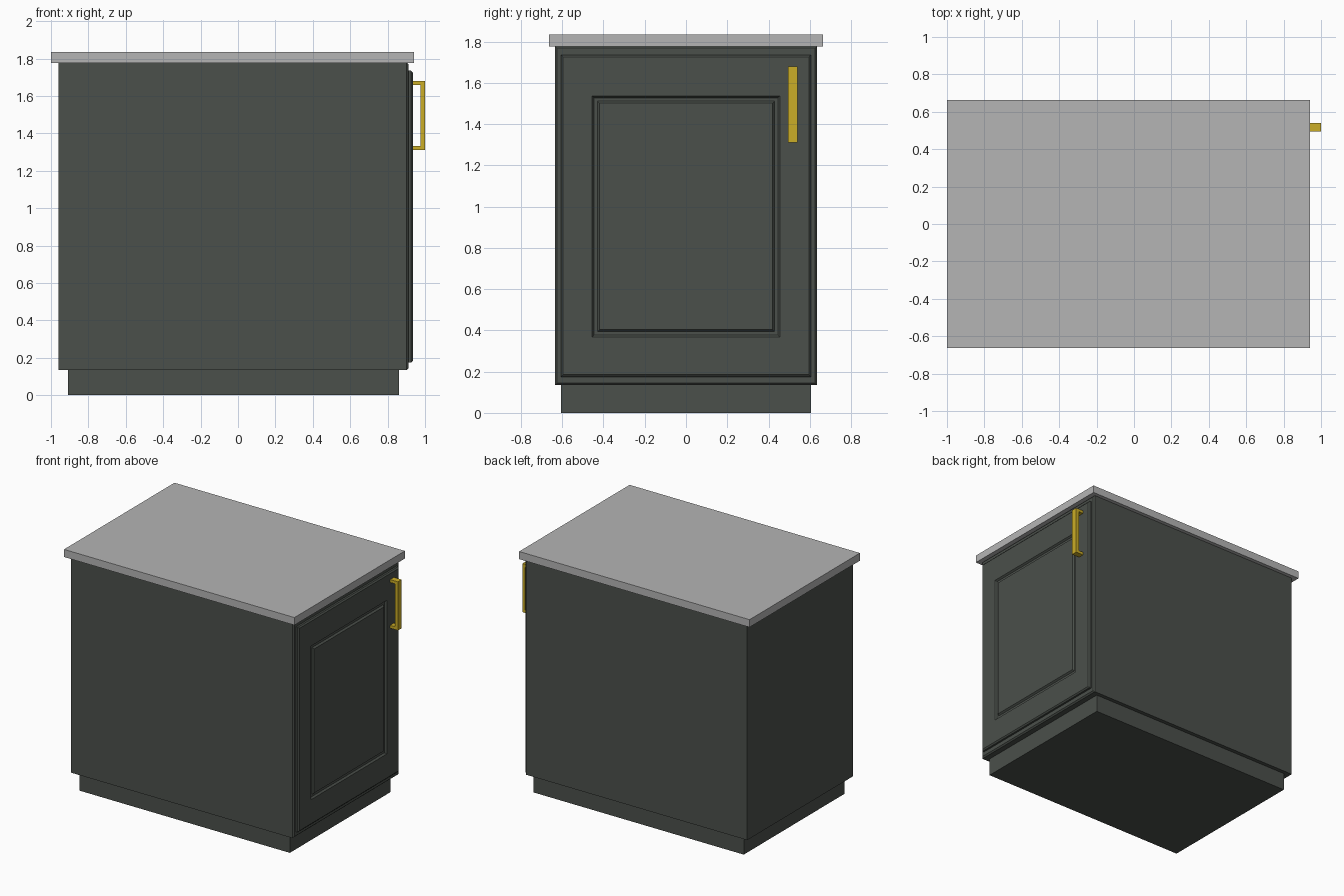
import bpy
import bmesh

cube = bpy.data.objects.get("Cube")
if cube:
    bpy.data.objects.remove(cube, do_unlink=True)


def material(name, rgb):
    m = bpy.data.materials.new(name)
    m.use_nodes = True
    m.diffuse_color = (*rgb, 1)
    m.node_tree.nodes["Principled BSDF"].inputs["Base Color"].default_value = (*rgb, 1)
    return m


green = material("dark green paint", (0.07, 0.08, 0.07))
stone = material("grey stone", (0.46, 0.46, 0.46))
brass = material("brass", (0.6, 0.42, 0.02))


def finish(name, bm, mat):
    bmesh.ops.recalc_face_normals(bm, faces=bm.faces)
    mesh = bpy.data.meshes.new(name)
    bm.to_mesh(mesh)
    bm.free()
    mesh.materials.append(mat)
    obj = bpy.data.objects.new(name, mesh)
    bpy.context.collection.objects.link(obj)
    return obj


def box(name, x, y, z, mat):
    bm = bmesh.new()
    bmesh.ops.create_cube(bm, size=1)
    for v in bm.verts:
        v.co = [lo + (c + 0.5) * (hi - lo) for c, (lo, hi) in zip(v.co, (x, y, z))]
    return finish(name, bm, mat)


def stepped_panel(name, steps, mat):
    """Loft rectangles facing +x; each step is x, half width, bottom, top."""
    bm = bmesh.new()
    rings = [[bm.verts.new((x, sy * w, z)) for sy, z in
              ((-1, lo), (1, lo), (1, hi), (-1, hi))] for x, w, lo, hi in steps]
    for a, b in zip(rings, rings[1:]):
        for i in range(4):
            j = (i + 1) % 4
            bm.faces.new((a[i], a[j], b[j], b[i]))
    bm.faces.new(rings[0])
    bm.faces.new(rings[-1])
    return finish(name, bm, mat)


# Plinth, cabinet and worktop
box("plinth", (-0.91, 0.86), (-0.605, 0.605), (0, 0.14), green)
stepped_panel("cabinet_body", [
    (-0.96, 0.635, 0.135, 1.778),
    (0.902, 0.635, 0.135, 1.778),
    (0.912, 0.625, 0.145, 1.768),
], green)
box("worktop", (-1, 0.94), (-0.664, 0.664), (1.777, 1.835), stone)


# Door with bevelled rim and a groove around its raised panel
def groove(x, inset):
    return (x, 0.455 - inset, 0.368 + inset, 1.537 - inset)


stepped_panel("door", [
    (0.905, 0.605, 0.175, 1.735),
    (0.926, 0.605, 0.175, 1.735),
    (0.935, 0.595, 0.185, 1.725),
    groove(0.935, 0),
    groove(0.922, 0.01),
    groove(0.922, 0.026),
    groove(0.935, 0.036),
], green)

# Handle: a square bar bent into a bracket
bm = bmesh.new()
outline = [(0.93, 1.31), (1, 1.31), (1, 1.68), (0.93, 1.68),
           (0.93, 1.658), (0.976, 1.658), (0.976, 1.332), (0.93, 1.332)]
face = bm.faces.new([bm.verts.new((x, 0.495, z)) for x, z in outline])
extruded = bmesh.ops.extrude_face_region(bm, geom=[face], use_keep_orig=True)
bmesh.ops.translate(bm, vec=(0, 0.045, 0),
                    verts=[g for g in extruded["geom"] if isinstance(g, bmesh.types.BMVert)])
finish("door_handle", bm, brass)
